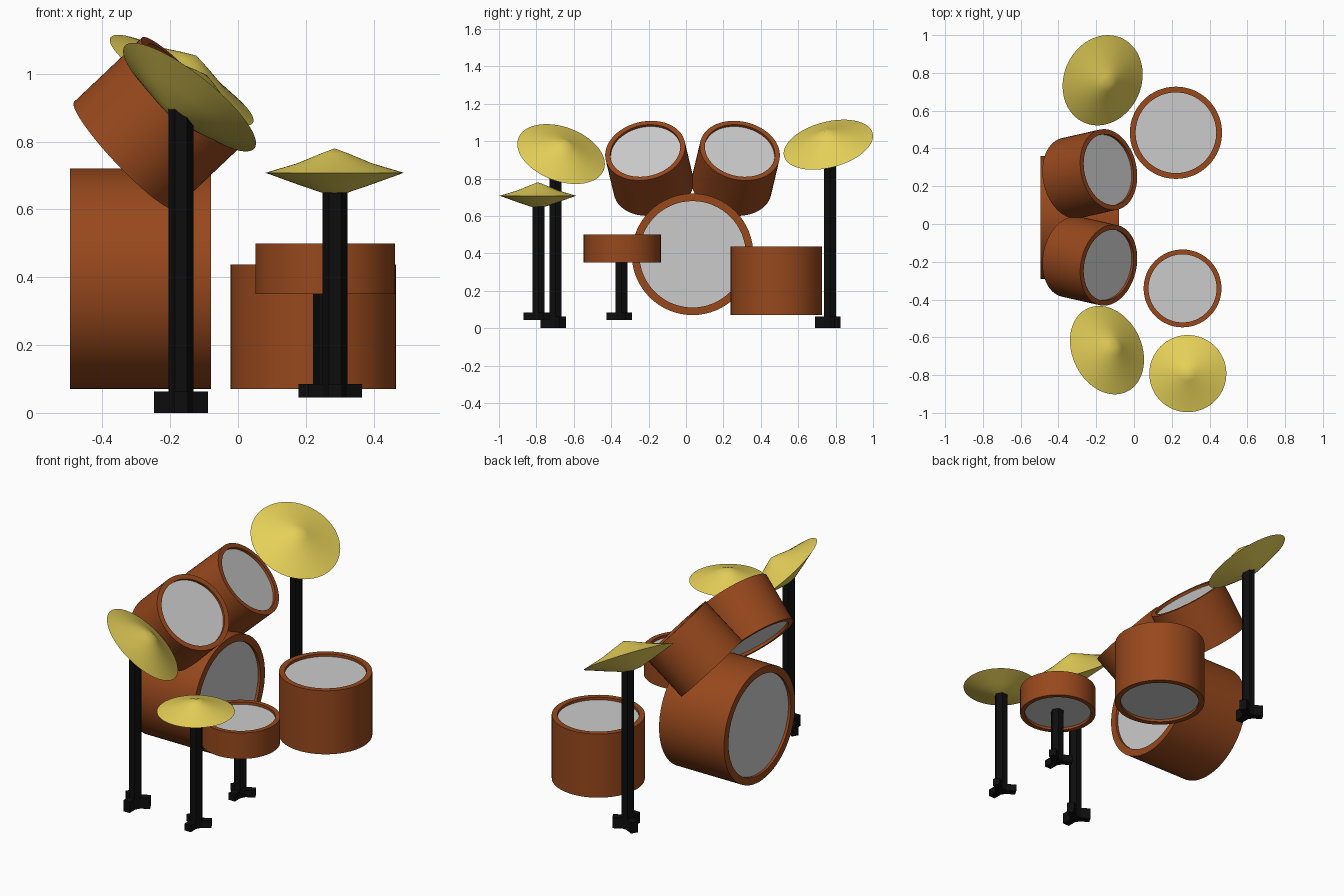
import bpy, math
from mathutils import Vector, Matrix

if "Cube" in bpy.data.objects:
    bpy.data.objects.remove(bpy.data.objects["Cube"])


def material(name, color):
    m = bpy.data.materials.new(name)
    m.diffuse_color = (*color, 1)
    m.use_nodes = True
    m.node_tree.nodes["Principled BSDF"].inputs["Base Color"].default_value = m.diffuse_color
    return m


WOOD = material("wood", (0.31, 0.065, 0.012))
BRASS = material("brass", (0.80, 0.64, 0.10))
BLACK = material("black_metal", (0.004, 0.004, 0.004))


def lathe(name, profile, centre, axis, mat=None, n=64, closed=False, smooth=30):
    """Spin (radius, height) points about an axis; radius 0 makes a pole."""
    verts, rings, faces = [], [], []
    for r, h in profile:
        k = n if r > 0 else 1
        rings.append([len(verts) + i % k for i in range(n)])
        verts += [(r * math.cos(math.tau * i / n), r * math.sin(math.tau * i / n), h)
                  for i in range(k)]
    pairs = list(zip(rings, rings[1:]))
    if closed:
        pairs.append((rings[-1], rings[0]))
    for a, b in pairs:
        for i in range(n):
            j = (i + 1) % n
            faces.append(list(dict.fromkeys((a[i], a[j], b[j], b[i]))))
    mesh = bpy.data.meshes.new(name)
    mesh.from_pydata(verts, [], faces)
    if mat:
        mesh.materials.append(mat)
    ob = bpy.data.objects.new(name, mesh)
    bpy.context.collection.objects.link(ob)
    turn = Vector((0, 0, 1)).rotation_difference(Vector(axis)).to_matrix().to_4x4()
    ob.matrix_world = Matrix.Translation(centre) @ turn
    if smooth:
        bpy.ops.object.select_all(action='DESELECT')
        bpy.context.view_layer.objects.active = ob
        ob.select_set(True)
        bpy.ops.object.shade_smooth_by_angle(angle=math.radians(smooth))
    return ob


def drum(name, start, end, radius):
    """Hollow shell with a recessed head at each end."""
    start, end = Vector(start), Vector(end)
    axis, length = end - start, (end - start).length
    inner, recess = radius * 0.875, 0.015
    lathe(name + "_shell", [(radius, 0), (radius, length), (inner, length), (inner, 0)],
          start, axis, WOOD, closed=True)
    lo, hi = recess, length - recess
    lathe(name + "_heads", [(0, lo), (inner, lo), (inner, hi), (0, hi)], start, axis)


def cymbal(name, centre, normal, s):
    """Shallow double cone with a thin edge."""
    profile = [(0, -0.063), (0.04, -0.058), (0.11, -0.034), (0.204, 0),
               (0.11, 0.028), (0.04, 0.057), (0, 0.072)]
    lathe(name, [(r * s, h * s) for r, h in profile], centre, normal, BRASS, smooth=35)


def stand(name, x, y, bottom, foot_height, top):
    """Six-sided post on three short feet."""
    lathe(name + "_post", [(0, bottom), (0.0365, bottom), (0.0365, top), (0, top)],
          (x, y, 0), (0, 0, 1), BLACK, n=6, smooth=0)
    for k, deg in enumerate((-90, 30, 150)):
        a = math.radians(deg)
        bpy.ops.mesh.primitive_cube_add(
            size=1, location=(x + 0.04 * math.cos(a), y + 0.04 * math.sin(a),
                              bottom + foot_height / 2), rotation=(0, 0, a))
        foot = bpy.context.object
        foot.name = f"{name}_foot_{k + 1}"
        foot.scale = (0.08, 0.04, foot_height)
        foot.data.materials.append(BLACK)


# Drums
drum("bass_drum", (-0.495, 0.035, 0.395), (-0.08, 0.035, 0.395), 0.325)
drum("floor_tom", (0.222, 0.483, 0.07), (0.222, 0.483, 0.437), 0.244)
drum("snare_drum", (0.257, -0.341, 0.35), (0.257, -0.341, 0.5), 0.206)
for side, word in ((1, "left"), (-1, "right")):
    drum(f"{word}_tom", (-0.334, 0.035 + side * 0.208, 0.76),
         (-0.134, 0.035 + side * 0.253, 0.949), 0.217)

# Cymbals
cymbal("hi_hat", (0.285, -0.792, 0.708), (0, 0, 1), 1)
cymbal("crash_cymbal", (-0.143, -0.668, 0.931), (0.594, 0.28, 0.754), 1.195)
cymbal("ride_cymbal", (-0.166, 0.761, 0.981), (0.5, -0.22, 0.837), 1.2)

# Stands
stand("hi_hat_stand", 0.286, -0.788, 0.045, 0.04, 0.68)
stand("snare_stand", 0.257, -0.345, 0.045, 0.04, 0.37)
stand("crash_stand", -0.168, -0.698, 0, 0.063, 0.905)
stand("ride_stand", -0.168, 0.77, 0, 0.063, 0.94)
